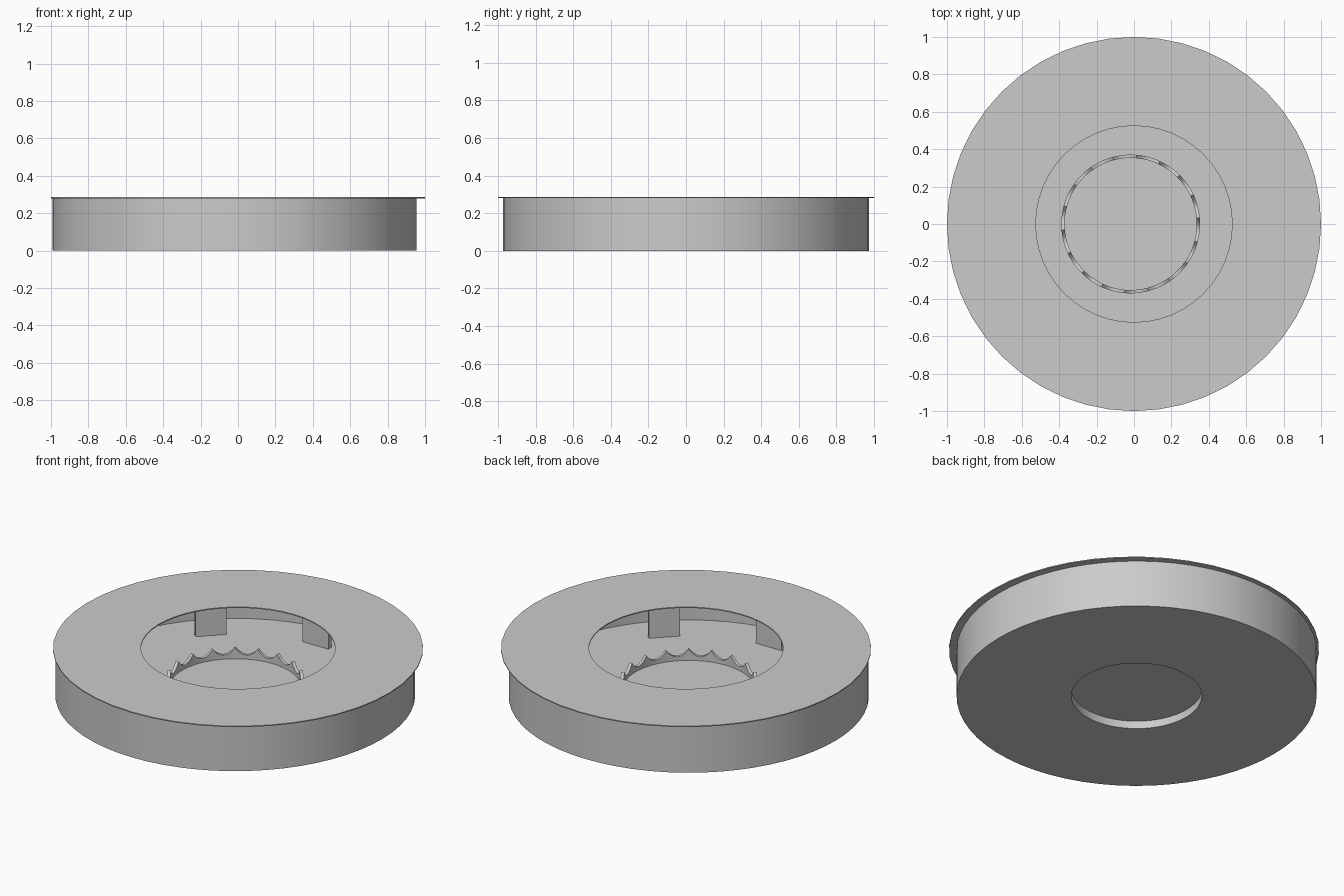
import bpy, bmesh, math

if "Cube" in bpy.data.objects:
    bpy.data.objects.remove(bpy.data.objects["Cube"])

BODY_X = -0.018   # the body sits slightly off the lid's centre


def finish(name, bm, loc=(0, 0, 0)):
    bmesh.ops.recalc_face_normals(bm, faces=bm.faces)
    mesh = bpy.data.meshes.new(name)
    bm.to_mesh(mesh)
    bm.free()
    ob = bpy.data.objects.new(name, mesh)
    ob.location = loc
    bpy.context.collection.objects.link(ob)
    bpy.ops.object.select_all(action='DESELECT')
    bpy.context.view_layer.objects.active = ob
    ob.select_set(True)
    bpy.ops.object.shade_smooth_by_angle(angle=math.radians(30))
    return ob


def lathe(name, profile, sides, loc=(0, 0, 0), start=0.0):
    """Revolve a closed profile; profile(i) or a list gives (r, z) points."""
    bm = bmesh.new()
    rings = []
    for i in range(sides):
        a = start + 2 * math.pi * i / sides
        pts = profile(i) if callable(profile) else profile
        rings.append([bm.verts.new((r * math.cos(a), r * math.sin(a), z)) for r, z in pts])
    n = len(rings[0])
    for i in range(sides):
        p, q = rings[i], rings[(i + 1) % sides]
        for k in range(n):
            m = (k + 1) % n
            bm.faces.new((p[k], q[k], q[m], p[m]))
    return finish(name, bm, loc)


# Thin lid ring with a central opening
lathe("lid", [(0.525, 0.28), (1.0, 0.28), (1.0, 0.286), (0.525, 0.286)], 48)

# Shallow tray: outer wall and floor with a hub hole
lathe("tray", [(0.37, 0), (0.973, 0), (0.973, 0.28), (0.965, 0.28),
               (0.965, 0.008), (0.37, 0.008)], 64, (BODY_X, 0, 0))

# Hub collar with a scalloped top edge
TEETH, STEPS = 18, 6


def collar(i):
    t = 2 * (i % STEPS) / STEPS - 1
    top = 0.075 + 0.043 * t * t
    return [(0.353, 0), (0.371, 0), (0.371, top), (0.353, top)]


lathe("hub_collar", collar, TEETH * STEPS, (BODY_X, 0, 0), math.radians(5))

# Recessed hub plate
bm = bmesh.new()
bmesh.ops.create_cone(bm, cap_ends=True, segments=54, radius1=0.358, radius2=0.358, depth=0.006)
finish("hub_plate", bm, (BODY_X, 0, 0.049))

# Eight upright tabs around the inside
for k in range(8):
    a = k * math.pi / 4
    bm = bmesh.new()
    bmesh.ops.create_cube(bm, size=1)
    bmesh.ops.scale(bm, vec=(0.03, 0.17, 0.275), verts=bm.verts)
    tab = finish(f"tab_{k + 1}", bm, (BODY_X + 0.77 * math.cos(a), 0.77 * math.sin(a), 0.1425))
    tab.rotation_euler.z = a
